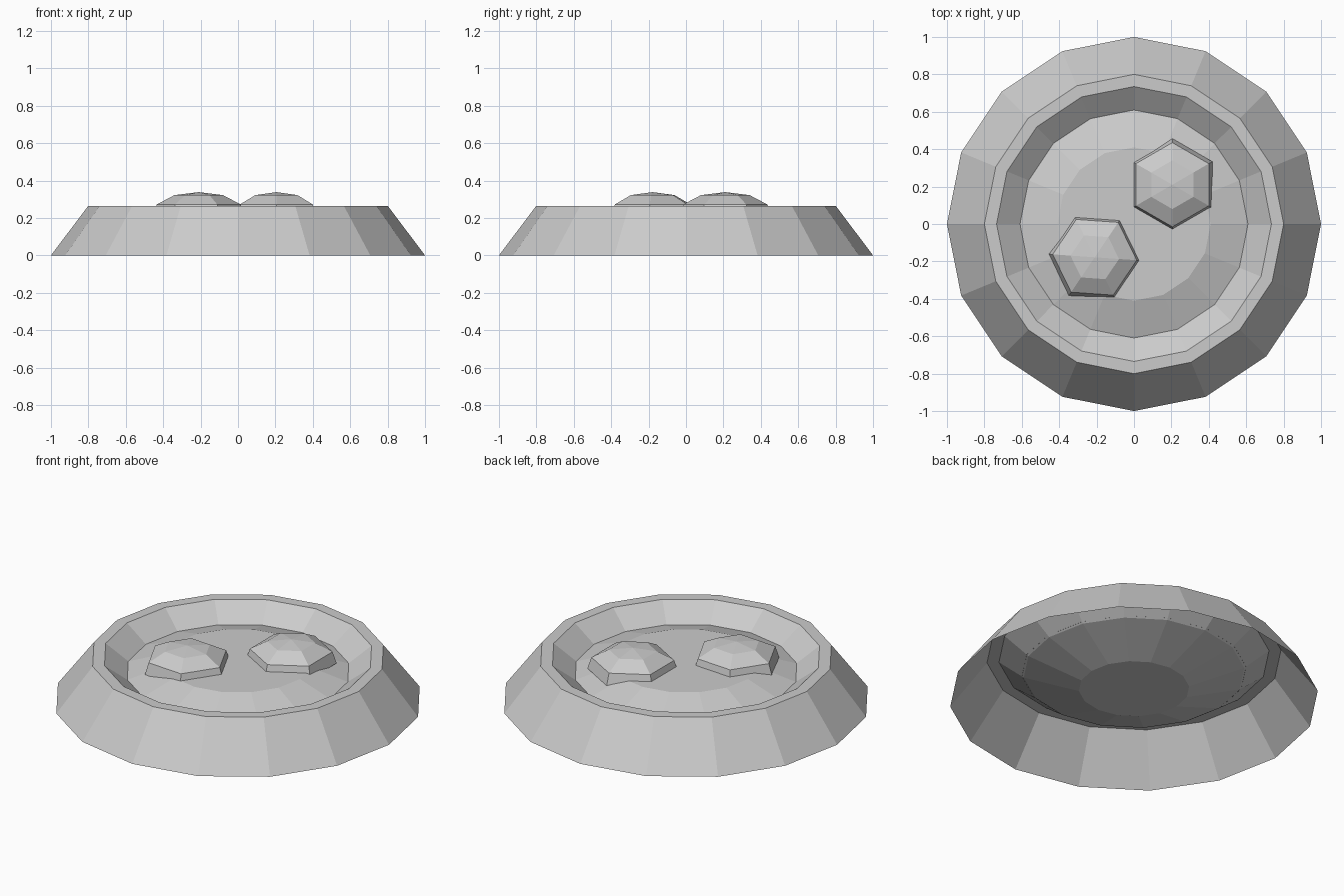
import bpy, bmesh, math

if "Cube" in bpy.data.objects:
    bpy.data.objects.remove(bpy.data.objects["Cube"])


def lathe(name, profile, sides, loc=(0, 0), turn=0.0, cap_start=False, cap_end=False):
    """Revolve (radius, z) points into a flat-faced mesh; radius 0 makes a pole."""
    bm = bmesh.new()
    rings = []
    for r, z in profile:
        if r == 0:
            rings.append([bm.verts.new((0, 0, z))] * sides)
            continue
        rings.append([bm.verts.new((r * math.cos(turn + 2 * math.pi * i / sides),
                                    r * math.sin(turn + 2 * math.pi * i / sides), z))
                      for i in range(sides)])
    for a, b in zip(rings, rings[1:]):
        for i in range(sides):
            j = (i + 1) % sides
            corners = list(dict.fromkeys((a[i], a[j], b[j], b[i])))
            bm.faces.new(corners)
    if cap_start:
        bm.faces.new(rings[0][::-1])
    if cap_end:
        bm.faces.new(rings[-1])
    mesh = bpy.data.meshes.new(name)
    bm.to_mesh(mesh)
    bm.free()
    obj = bpy.data.objects.new(name, mesh)
    obj.location = (loc[0], loc[1], 0)
    bpy.context.collection.objects.link(obj)
    return obj


# Open-bottomed dish: outer slope, flat rim, inner wall and sunken floor
lathe("dish", [(1.0, 0), (0.80, 0.265), (0.735, 0.265), (0.60, 0.163), (0.30, 0.063)],
      16, cap_end=True)

# Shallow domed filling with a flat top
lathe("filling", [(0.61, 0.17), (0.41, 0.235)], 16, cap_end=True)

# Two six-sided lumps resting in the filling
lump = [(0.247, 0.205), (0.225, 0.272), (0.13, 0.322), (0, 0.338)]
lathe("lump_back", lump, 6, (0.205, 0.21), math.radians(30), cap_start=True)
lathe("lump_front", lump, 6, (-0.21, -0.178), math.radians(-4), cap_start=True)
